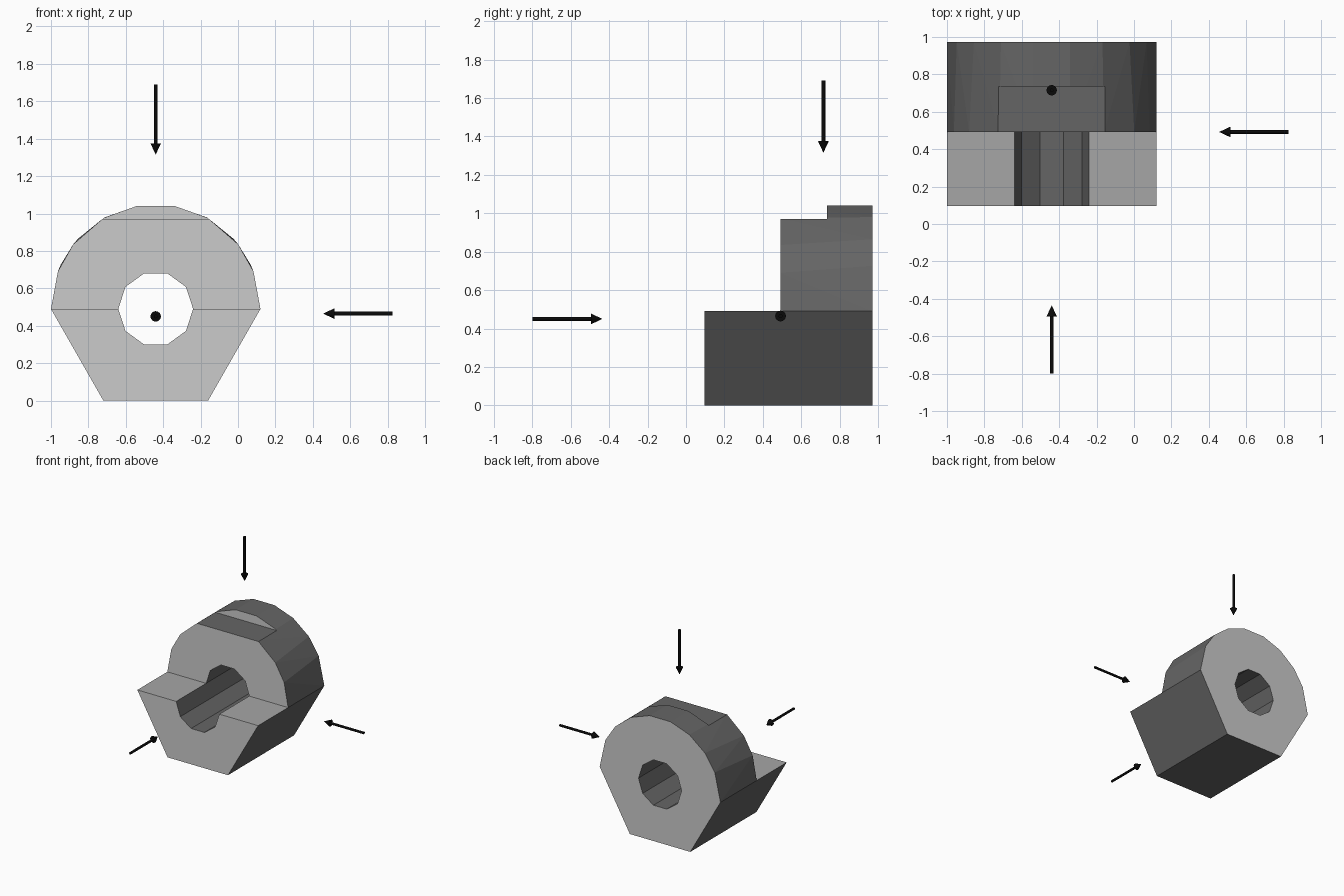
import bpy, bmesh
from math import cos, sin, radians, pi
from mathutils import Matrix, Vector

if "Cube" in bpy.data.objects:
    bpy.data.objects.remove(bpy.data.objects["Cube"])

CX, CZ, R = -0.44, 0.49, 0.56      # axis of the bearing and its radius
BORE = 0.2


def material(name, v):
    mat = bpy.data.materials.new(name)
    mat.diffuse_color = (v, v, v, 1)
    mat.use_nodes = True
    mat.node_tree.nodes["Principled BSDF"].inputs["Base Color"].default_value = mat.diffuse_color
    return mat


def finish(name, bm):
    bmesh.ops.recalc_face_normals(bm, faces=bm.faces)
    mesh = bpy.data.meshes.new(name)
    bm.to_mesh(mesh)
    bm.free()
    obj = bpy.data.objects.new(name, mesh)
    bpy.context.collection.objects.link(obj)
    return obj


def box(name, lo, hi):
    bm = bmesh.new()
    bmesh.ops.create_cube(bm, size=1)
    for v in bm.verts:
        v.co = [(a + b) / 2 + c * (b - a) for a, b, c in zip(lo, hi, v.co)]
    return finish(name, bm)


def cut(target, cutter):
    mod = target.modifiers.new(cutter.name, 'BOOLEAN')
    mod.operation, mod.solver, mod.object = 'DIFFERENCE', 'EXACT', cutter
    bpy.context.view_layer.objects.active = target
    bpy.ops.object.modifier_apply(modifier=mod.name)
    bpy.data.objects.remove(cutter)


# Bearing block: hull of the tapered base and the faceted half-round back
bm = bmesh.new()
for y in (0.095, 0.972):
    for x, z in ((-0.72, 0), (-0.16, 0), (0.12, CZ), (-1.0, CZ)):
        bm.verts.new((x, y, z))
for y, angles in ((0.492, (21, 38, 60, 80)), (0.972, (25, 42, 61, 80))):
    for a in angles:
        for s in (-1, 1):
            bm.verts.new((CX + s * R * cos(radians(a)), y, CZ + R * sin(radians(a))))
bmesh.ops.convex_hull(bm, input=bm.verts)
loose = [v for v in bm.verts if not v.link_faces]
bmesh.ops.delete(bm, geom=loose, context='VERTS')
block = finish("bearing_block", bm)

# Open front half and flat on the crown
cut(block, box("front_cutter", (-2, -1, CZ), (2, 0.492, 2)))
cut(block, box("crown_flat_cutter", (-2, -1, 0.97), (2, 0.735, 2)))

# Ten-sided bore
bm = bmesh.new()
rings = [[bm.verts.new((CX + BORE * cos(k * pi / 5), y, CZ + BORE * sin(k * pi / 5)))
          for k in range(10)] for y in (-1, 2)]
for ring in rings:
    bm.faces.new(ring)
for k in range(10):
    j = (k + 1) % 10
    bm.faces.new((rings[0][k], rings[0][j], rings[1][j], rings[1][k]))
cut(block, finish("bore_cutter", bm))

# Light end faces, mid grey shoulders, dark outer skin and bore
block.data.materials.clear()
for mat in (material("dark_grey", 0.13), material("end_grey", 0.55),
            material("shoulder_grey", 0.38)):
    block.data.materials.append(mat)
for f in block.data.polygons:
    on_shoulder = f.normal.z > 0.99 and abs(f.center.z - CZ) < 0.01
    f.material_index = 1 if abs(f.normal.y) > 0.99 else 2 if on_shoulder else 0

# View direction arrows
black = material("black", 0.003)


def arrow(name, tail, tip, head=0.06):
    tail, tip = Vector(tail), Vector(tip)
    d = tip - tail
    rot = d.to_track_quat('Z', 'Y').to_matrix().to_4x4()
    neck = tip - d.normalized() * head
    bm = bmesh.new()
    for a, b, r1, r2 in ((tail, neck, 0.01, 0.01), (neck, tip, 0.028, 0.0)):
        bmesh.ops.create_cone(bm, cap_ends=True, segments=16, radius1=r1, radius2=r2,
                              depth=(b - a).length,
                              matrix=Matrix.Translation((a + b) / 2) @ rot)
    finish(name, bm).data.materials.append(black)


arrow("top_arrow", (CX, 0.715, 1.69), (CX, 0.715, 1.315))
arrow("front_arrow", (CX, -0.80, 0.45), (CX, -0.435, 0.45))
arrow("side_arrow", (0.825, 0.492, 0.465), (0.455, 0.492, 0.465))
